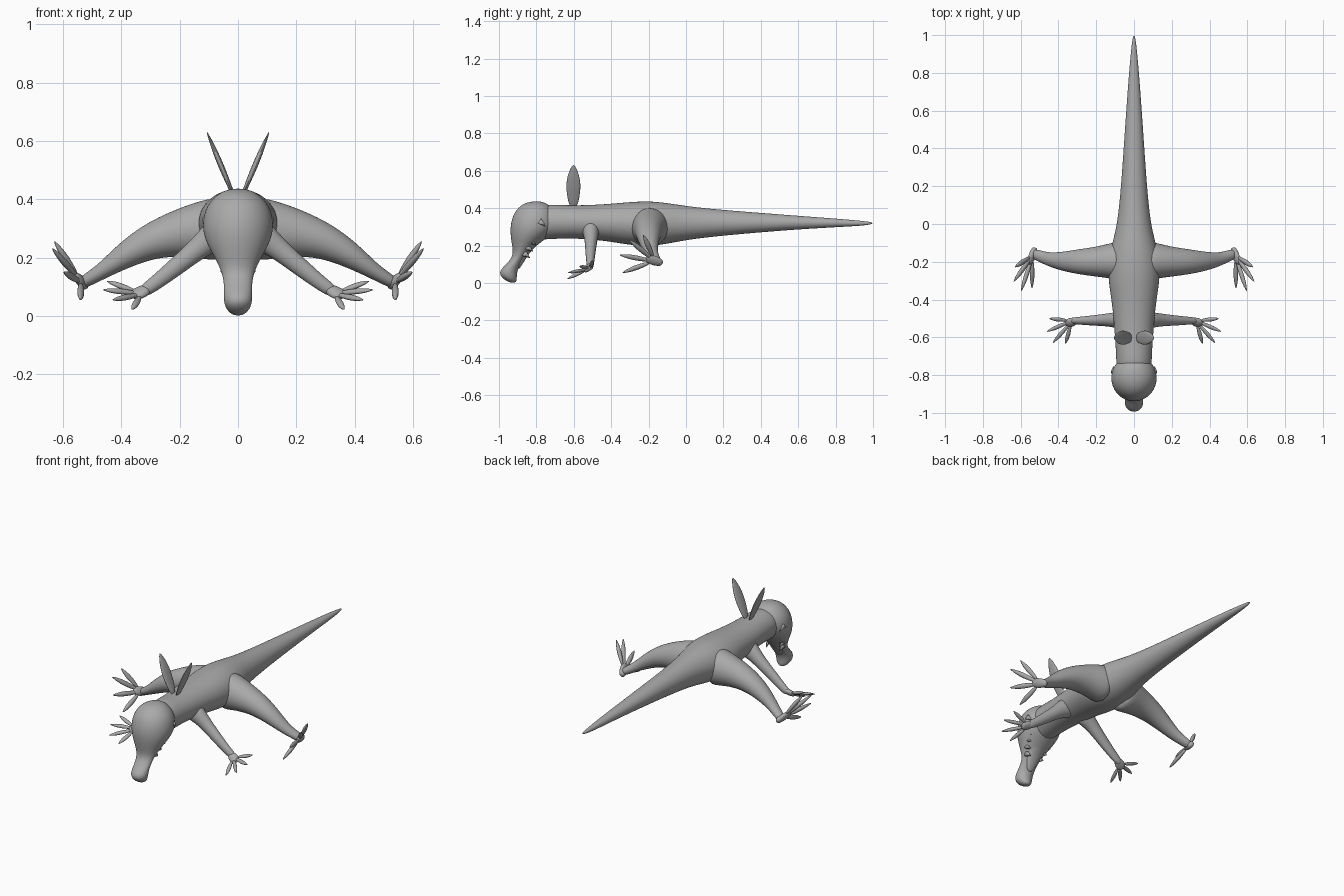
import bpy, bmesh, math
from mathutils import Vector

cube = bpy.data.objects.get("Cube")
if cube:
    bpy.data.objects.remove(cube, do_unlink=True)

GREY = (0.4, 0.4, 0.4, 1)
mat = bpy.data.materials.new("plain grey")
mat.use_nodes = True
mat.diffuse_color = GREY
mat.node_tree.nodes["Principled BSDF"].inputs["Base Color"].default_value = GREY


def finish(name, bm, mirror, levels):
    bmesh.ops.recalc_face_normals(bm, faces=bm.faces)
    mesh = bpy.data.meshes.new(name)
    bm.to_mesh(mesh)
    bm.free()
    mesh.materials.append(mat)
    for p in mesh.polygons:
        p.use_smooth = True
    ob = bpy.data.objects.new(name, mesh)
    bpy.context.collection.objects.link(ob)
    if mirror:
        ob.modifiers.new("Mirror", "MIRROR").use_mirror_merge = False
    if levels:
        sub = ob.modifiers.new("Smooth", "SUBSURF")
        sub.levels = sub.render_levels = levels
    return ob


def loft(name, sections, ref, axis=None, mirror=False, sides=12, levels=2):
    """Skin elliptical sections (x, y, z, radius along ref, other radius)."""
    bm = bmesh.new()
    pts = [Vector(s[:3]) for s in sections]
    rings = []
    for i, s in enumerate(sections):
        t = Vector(axis) if axis else pts[min(i + 1, len(pts) - 1)] - pts[max(i - 1, 0)]
        t.normalize()
        u = Vector(ref)
        u = (u - t * u.dot(t)).normalized()
        v = t.cross(u)
        ring = []
        for k in range(sides):
            a = math.tau * k / sides
            ring.append(bm.verts.new(pts[i] + u * s[3] * math.cos(a) + v * s[4] * math.sin(a)))
        rings.append(ring)
    for r, q in zip(rings, rings[1:]):
        for k in range(sides):
            n = (k + 1) % sides
            bm.faces.new((r[k], r[n], q[n], q[k]))
    bm.faces.new(rings[0])
    bm.faces.new(rings[-1])
    return finish(name, bm, mirror, levels)


def leaf(name, base, tip, ref, wide, thin):
    """Pointed leaf shape from base to tip, mirrored to both sides."""
    a, b = Vector(base), Vector(tip)
    shape = [(0, .5), (.2, .8), (.5, 1.04), (.75, .8), (.92, .4), (1, .08)]
    secs = [(*a.lerp(b, f), wide * w, thin * w) for f, w in shape]
    return loft(name, secs, ref, mirror=True, sides=8)


# Trunk and tail: (y, top, bottom, half width)
trunk = [(1, .324, .316, .004), (.95, .332, .306, .013), (.8, .345, .298, .027),
         (.6, .36, .286, .042), (.4, .376, .27, .056), (.2, .392, .252, .07),
         (.05, .407, .235, .085), (-.05, .422, .218, .102), (-.18, .442, .192, .14),
         (-.3, .436, .2, .14), (-.42, .424, .222, .118), (-.55, .417, .235, .107),
         (-.66, .418, .236, .098), (-.75, .425, .232, .096), (-.82, .39, .225, .085),
         (-.85, .34, .24, .05)]
loft("body_and_tail", [(0, y, (a + b) / 2, w, (a - b) / 2) for y, a, b, w in trunk],
     (1, 0, 0), axis=(0, 1, 0), sides=16)

# Domed skull running down into a bulb-ended snout: (z, y, half width, half depth)
skull = [(.437, -.8, .02, .02), (.425, -.805, .065, .07), (.38, -.81, .112, .112),
         (.31, -.812, .128, .131), (.25, -.835, .112, .105), (.2, -.865, .08, .066),
         (.15, -.887, .056, .036), (.11, -.915, .048, .036), (.065, -.952, .051, .05),
         (.03, -.947, .046, .043), (.008, -.93, .026, .025), (.002, -.925, .01, .01)]
loft("skull_and_snout", [(0, y, z, w, d) for z, y, w, d in skull],
     (1, 0, 0), axis=(0, 0, 1), sides=16)

# Lower jaw tucked behind the snout
loft("lower_jaw", [(0, -.77, .29, .085, .06), (0, -.825, .225, .068, .035),
                   (0, -.86, .165, .047, .022), (0, -.885, .11, .034, .015),
                   (0, -.9, .075, .015, .008)], (1, 0, 0))

# Saw-like teeth along the rear edge of the skull
for i in range(6):
    p = Vector((.112, -.785, .33)).lerp(Vector((.05, -.868, .16)), i / 5)
    q = p + Vector((-.006, .034, -.026))
    loft(f"tooth_{i + 1}", [(*p, .018, .012), (*q, .001, .001)], (0, .6, .8),
         mirror=True, sides=6, levels=0)

# Hind legs
loft("hind_leg", [(.04, -.195, .3, .115, .12), (.12, -.195, .295, .098, .105),
                  (.2, -.2, .285, .082, .085), (.3, -.2, .258, .068, .064),
                  (.39, -.197, .207, .05, .046), (.46, -.185, .157, .035, .029),
                  (.51, -.165, .127, .03, .024), (.54, -.155, .11, .024, .02)],
     (0, 1, 0), mirror=True)

# Front legs
loft("front_leg", [(.04, -.51, .3, .055, .07), (.1, -.508, .262, .042, .048),
                   (.15, -.508, .22, .034, .037), (.22, -.511, .163, .028, .032),
                   (.29, -.512, .107, .021, .025), (.335, -.512, .078, .018, .022)],
     (0, 1, 0), mirror=True)


# Palm with four spread digits
def paw(name, wrist, palm, tips, radius):
    spread = Vector(tips[-1]) - Vector(tips[0])
    w, p = Vector(wrist), Vector(palm)
    loft(name, [(*w, .014, .012), (*w.lerp(p, .3), .027, .02), (*p, .032, .017),
                (*p.lerp(w, -.5), .02, .01)], spread, mirror=True, sides=8)
    for i, tip in enumerate(tips):
        base = p + spread.normalized() * (i - 1.5) * .013
        leaf(f"{name}_digit_{i + 1}", base, tip, spread, radius, radius * .8)


paw("hind_foot", (.522, -.125, .105), (.545, -.185, .125),
    [(.54, -.34, .055), (.597, -.355, .15), (.637, -.305, .232), (.63, -.228, .257)], .016)
paw("front_hand", (.305, -.51, .095), (.345, -.525, .076),
    [(.363, -.635, .022), (.43, -.63, .055), (.463, -.57, .09), (.45, -.5, .12)], .013)

# Tall thin ears
leaf("ear", (.012, -.602, .405), (.107, -.602, .632), (0, 1, 0), .043, .011)
